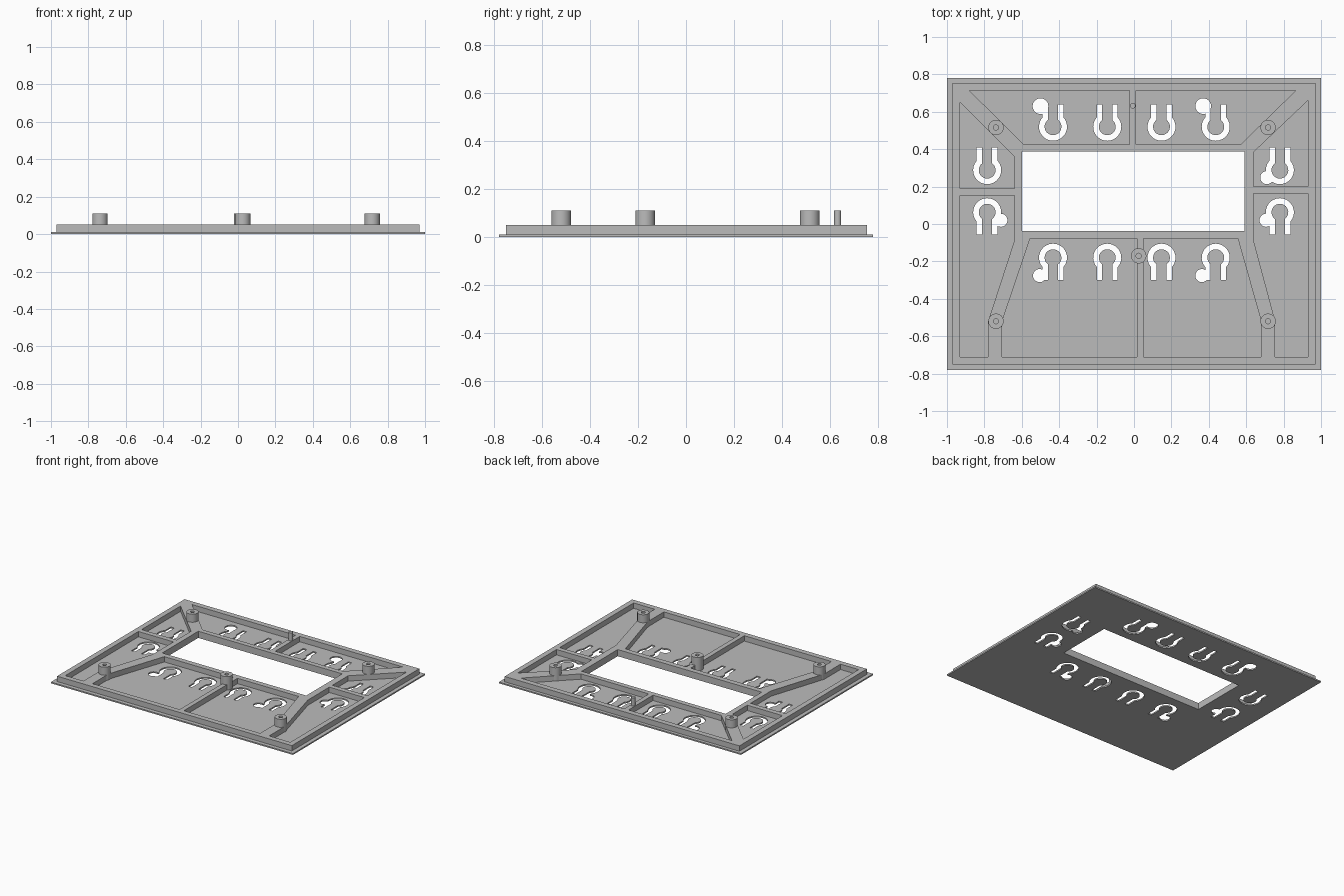
import bpy, bmesh, math

if "Cube" in bpy.data.objects:
    bpy.data.objects.remove(bpy.data.objects["Cube"])

grey = bpy.data.materials.new("mid grey")
grey.diffuse_color = (0.5, 0.5, 0.5, 1)
grey.use_nodes = True
grey.node_tree.nodes["Principled BSDF"].inputs["Base Color"].default_value = grey.diffuse_color

FLOOR, RIM, POST = 0.01, 0.05, 0.11


def prism(name, pts, z0, z1):
    """Extrude a flat outline from z0 to z1."""
    bm = bmesh.new()
    face = bm.faces.new([bm.verts.new((x, y, z0)) for x, y in pts])
    top = bmesh.ops.extrude_face_region(bm, geom=[face])["geom"]
    bmesh.ops.translate(bm, vec=(0, 0, z1 - z0),
                        verts=[v for v in top if isinstance(v, bmesh.types.BMVert)])
    bmesh.ops.recalc_face_normals(bm, faces=bm.faces)
    me = bpy.data.meshes.new(name)
    bm.to_mesh(me)
    bm.free()
    me.materials.append(grey)
    ob = bpy.data.objects.new(name, me)
    bpy.context.collection.objects.link(ob)
    return ob


def rect(x0, y0, x1, y1):
    return [(x0, y0), (x1, y0), (x1, y1), (x0, y1)]


def circle(cx, cy, r, n=32):
    return [(cx + r * math.cos(2 * math.pi * i / n),
             cy + r * math.sin(2 * math.pi * i / n)) for i in range(n)]


def horseshoe(cx, cy, d, leg=0.12, a=0.027, b=0.056, r=0.045, R=0.075, n=20):
    """Open ring with two straight legs; d = 1 opens to +y, -1 to -y."""
    def arc(rad, half):
        t0, t1 = math.acos(half / rad), -math.pi - math.acos(half / rad)
        return [(rad * math.cos(t0 + (t1 - t0) * i / n),
                 rad * math.sin(t0 + (t1 - t0) * i / n)) for i in range(n + 1)]
    pts = [(b, leg)] + arc(R, b) + [(-b, leg), (-a, leg)] + arc(r, a)[::-1] + [(a, leg)]
    return [(cx + x, cy + d * y) for x, y in pts]


def apply_boolean(ob, other, op):
    """Apply a boolean, then drop the helper."""
    m = ob.modifiers.new("bool", "BOOLEAN")
    m.operation, m.solver, m.object = op, "EXACT", other
    bpy.context.view_layer.objects.active = ob
    bpy.ops.object.modifier_apply(modifier=m.name)
    bpy.data.objects.remove(other)


def cut(ob, pts, z0, z1):
    apply_boolean(ob, prism("cutter", pts, z0, z1), "DIFFERENCE")


# Panel: thin flange with a thicker stepped body
panel = prism("panel", rect(-1, -0.78, 1, 0.78), 0, FLOOR)
apply_boolean(panel, prism("body", rect(-0.97, -0.75, 0.97, 0.755), 0.004, RIM), "UNION")

# Pockets that leave the rim and ribs standing
pockets = [
    [(-0.88, 0.714), (-0.025, 0.714), (-0.025, 0.425), (-0.59, 0.425)],
    [(0.01, 0.714), (0.865, 0.714), (0.57, 0.425), (0.01, 0.425)],
    [(-0.93, 0.65), (-0.64, 0.36), (-0.64, 0.19), (-0.93, 0.19)],
    [(0.93, 0.66), (0.64, 0.385), (0.64, 0.2), (0.93, 0.2)],
    [(-0.93, 0.152), (-0.64, 0.152), (-0.64, -0.09), (-0.78, -0.52), (-0.78, -0.71), (-0.93, -0.71)],
    [(0.93, 0.163), (0.64, 0.163), (0.64, -0.09), (0.755, -0.52), (0.755, -0.71), (0.93, -0.71)],
    [(-0.555, -0.077), (0.015, -0.077), (0.015, -0.71), (-0.705, -0.71), (-0.705, -0.52)],
    [(0.05, -0.077), (0.555, -0.077), (0.68, -0.52), (0.68, -0.71), (0.05, -0.71)],
]
for p in pockets:
    cut(panel, p, FLOOR, 0.2)

# Central window
cut(panel, rect(-0.6, -0.037, 0.59, 0.388), -0.1, 0.2)

# Horseshoe slots: two rows of four plus two on each side
slots = [(x, y, d) for x in (-0.433, -0.143, 0.147, 0.437) for y, d in ((0.52, 1), (-0.18, -1))]
slots += [(x, y, d) for x in (-0.785, 0.78) for y, d in ((0.288, 1), (0.063, -1))]
for x, y, d in slots:
    cut(panel, horseshoe(x, y, d), -0.1, 0.2)

# Round entry holes beside some slots
for x, y, r in [(-0.5, 0.63, 0.042), (0.37, 0.63, 0.042), (-0.505, -0.276, 0.035),
                (0.363, -0.276, 0.035), (-0.712, 0.02, 0.035), (0.706, 0.02, 0.035),
                (0.71, 0.248, 0.035)]:
    cut(panel, circle(x, y, r), -0.1, 0.2)

# Screw posts with pilot holes
for x, y in [(-0.738, 0.516), (0.717, 0.516), (-0.738, -0.52), (0.717, -0.52), (0.025, -0.17)]:
    post = prism("screw_post", circle(x, y, 0.041), FLOOR, POST)
    cut(post, circle(x, y, 0.014, 16), RIM, 0.2)

# Locating pin
prism("locating_pin", circle(-0.006, 0.632, 0.015, 20), FLOOR, POST)

# Smooth the round walls, keep edges crisp
for ob in bpy.context.collection.objects:
    bpy.ops.object.select_all(action="DESELECT")
    ob.select_set(True)
    bpy.context.view_layer.objects.active = ob
    bpy.ops.object.shade_smooth_by_angle(angle=math.radians(30))
